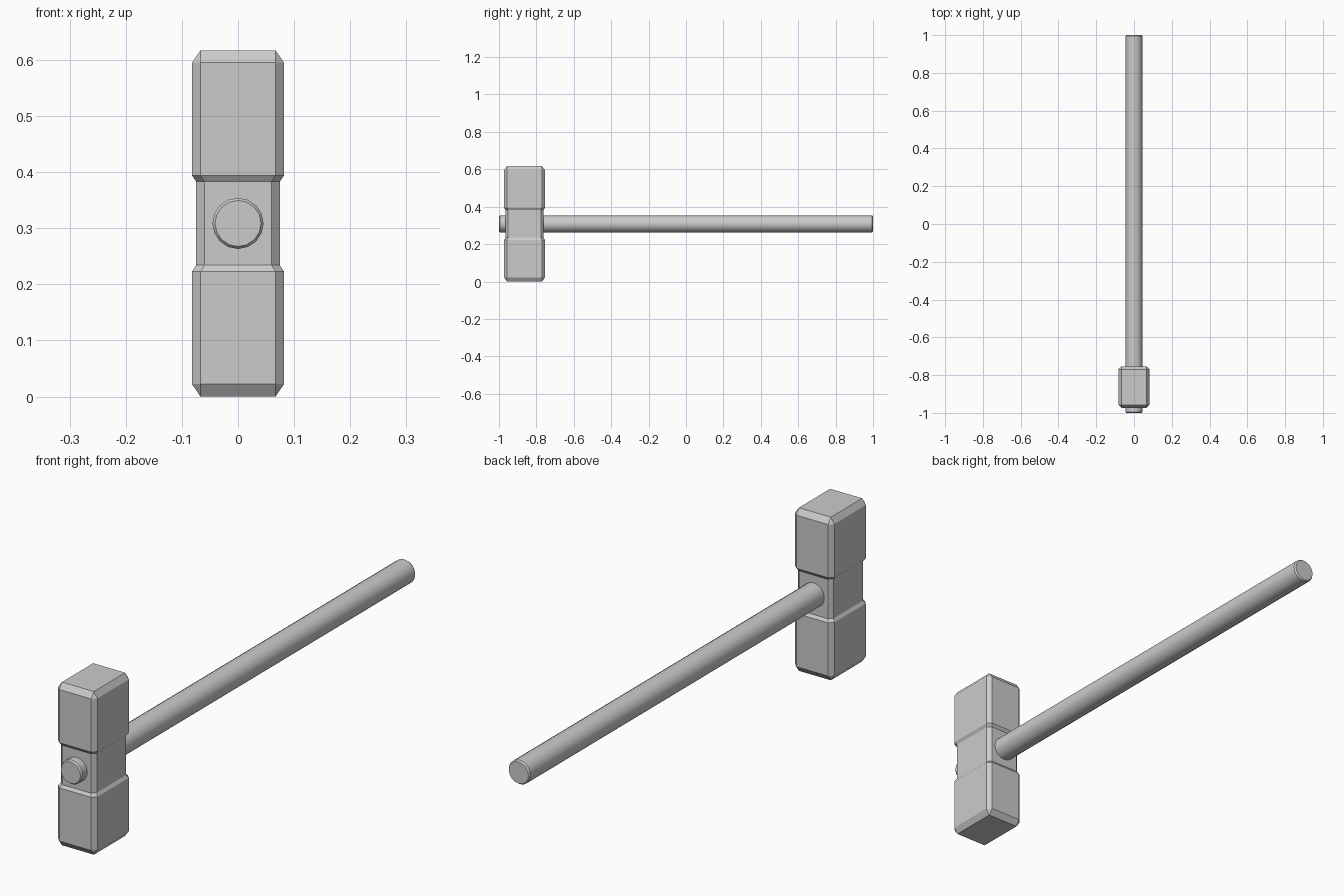
import bpy, bmesh, math

if "Cube" in bpy.data.objects:
    bpy.data.objects.remove(bpy.data.objects["Cube"])

HEAD_Y, MID_Z = -0.8635, 0.3085


def loft(name, rings):
    """Closed mesh skinned through equal-length rings of points."""
    bm = bmesh.new()
    loops = [[bm.verts.new(p) for p in ring] for ring in rings]
    n = len(loops[0])
    for a, b in zip(loops, loops[1:]):
        for i in range(n):
            j = (i + 1) % n
            bm.faces.new((a[i], a[j], b[j], b[i]))
    bm.faces.new(loops[0][::-1])
    bm.faces.new(loops[-1])
    bmesh.ops.remove_doubles(bm, verts=bm.verts, dist=1e-5)
    bmesh.ops.recalc_face_normals(bm, faces=bm.faces)
    mesh = bpy.data.meshes.new(name)
    bm.to_mesh(mesh)
    bm.free()
    obj = bpy.data.objects.new(name, mesh)
    bpy.context.collection.objects.link(obj)
    return obj


def section(hx, hy, c, z):
    """Rectangle with corners cut by c (c = 0 merges to a plain rectangle)."""
    pts = [(hx, hy - c), (hx - c, hy), (c - hx, hy), (-hx, hy - c),
           (-hx, c - hy), (c - hx, -hy), (hx - c, -hy), (hx, c - hy)]
    return [(x, y + HEAD_Y, z) for x, y in pts]


# Hammer head: two bevelled blocks joined by a narrower waist, mirrored in z
half = [(0.067, 0.0935, 0.0, 0.3085), (0.082, 0.1095, 0.0155, 0.2865),
        (0.082, 0.1095, 0.0155, 0.0855), (0.0745, 0.1015, 0.0145, 0.0745)]
rings = [section(x, y, c, MID_Z - d) for x, y, c, d in half]
rings += [section(x, y, c, MID_Z + d) for x, y, c, d in reversed(half)]
loft("hammer_head", rings)

# Handle: long round shaft through the waist with softened ends
SIDES = 16
profile = [(-1.0, 0.041), (-0.994, 0.0455), (0.994, 0.0455), (1.0, 0.041)]
handle = loft("handle", [
    [(r * math.cos(2 * math.pi * i / SIDES), y,
      MID_Z + r * math.sin(2 * math.pi * i / SIDES)) for i in range(SIDES)]
    for y, r in profile])
bpy.ops.object.select_all(action='DESELECT')
handle.select_set(True)
bpy.context.view_layer.objects.active = handle
bpy.ops.object.shade_smooth_by_angle(angle=math.radians(30))
